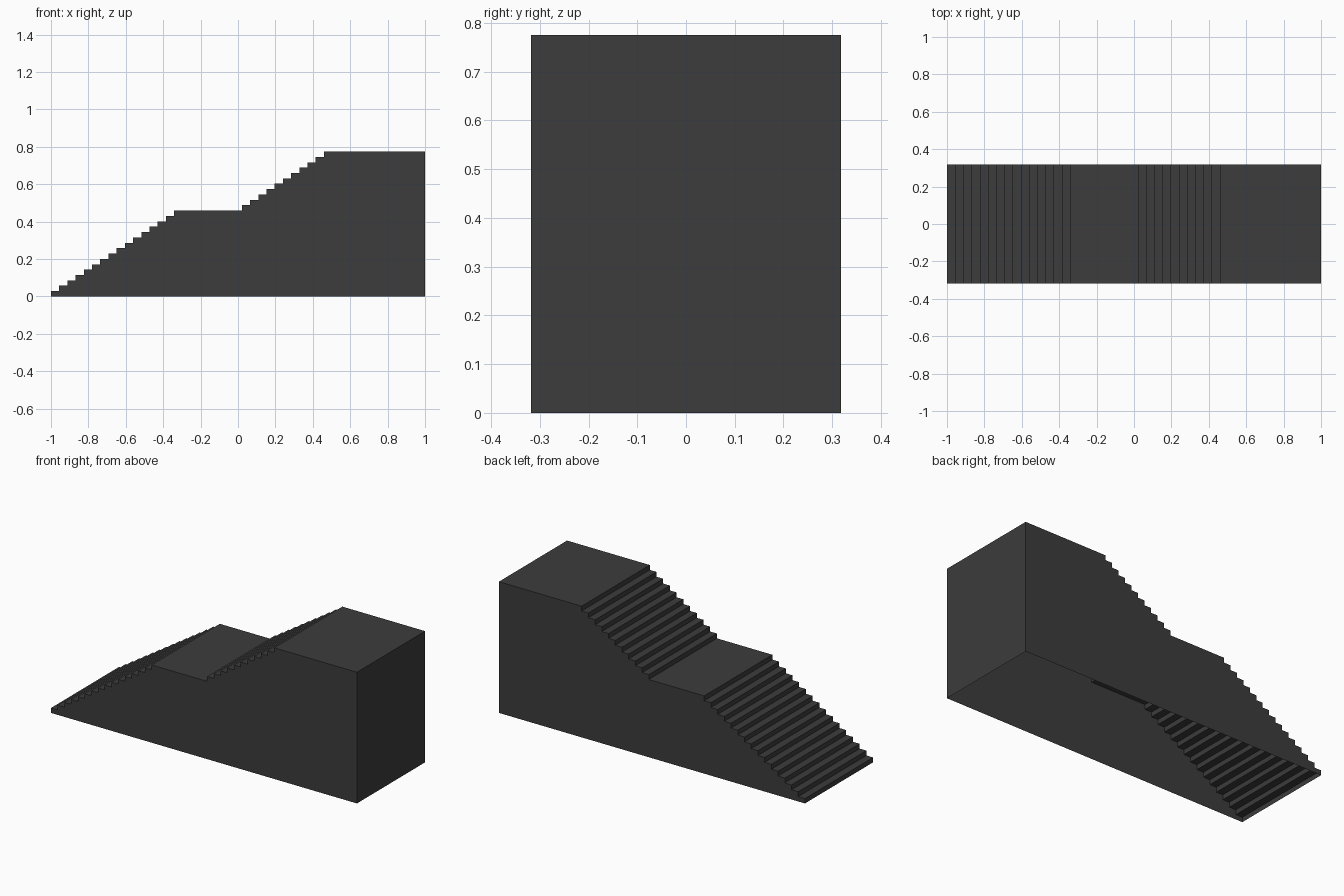
import bpy

old = bpy.data.objects.get("Cube")
if old:
    bpy.data.objects.remove(old, do_unlink=True)

HALF = 0.318       # half width of the staircase
RISE = 0.775 / 27  # height of one step
TREAD = 0.0439     # depth of one step

mat = bpy.data.materials.new("charcoal_grey")
mat.use_nodes = True
colour = (0.045, 0.045, 0.045, 1)
mat.diffuse_color = colour
mat.node_tree.nodes["Principled BSDF"].inputs["Base Color"].default_value = colour


def add_mesh(name, verts, faces):
    mesh = bpy.data.meshes.new(name)
    mesh.from_pydata(verts, [], faces)
    mesh.materials.append(mat)
    obj = bpy.data.objects.new(name, mesh)
    bpy.context.collection.objects.link(obj)
    return obj


def strip(name, path):
    """Sweep an x-z path across the full width, facing up and outwards."""
    verts = [(x, y, z) for x, z in path for y in (-HALF, HALF)]
    faces = [(2 * i, 2 * i + 2, 2 * i + 3, 2 * i + 1) for i in range(len(path) - 1)]
    add_mesh(name, verts, faces)


def flight(x, z, risers):
    """Path of a flight that starts and ends with a riser."""
    path = [(x, z)]
    for i in range(risers):
        z += RISE
        path.append((x, z))
        if i < risers - 1:
            x += TREAD
            path.append((x, z))
    return path


# Two flights joined by a landing, with a platform at the top
lower = flight(-1, 0, 16)
upper = flight(0.0205, lower[-1][1], 11)
top_end = (1, upper[-1][1])
strip("lower_flight", lower)
strip("landing", [lower[-1], upper[0]])
strip("upper_flight", upper)
strip("top_platform", [upper[-1], top_end])
strip("end_wall", [top_end, (1, 0)])

# Stepped side walls; the underside stays open
outline = lower + upper + [top_end, (1, 0)]
order = list(range(len(outline)))
for name, y, face in (("front_wall", -HALF, order[::-1]), ("back_wall", HALF, order)):
    add_mesh(name, [(x, y, z) for x, z in outline], [face])
